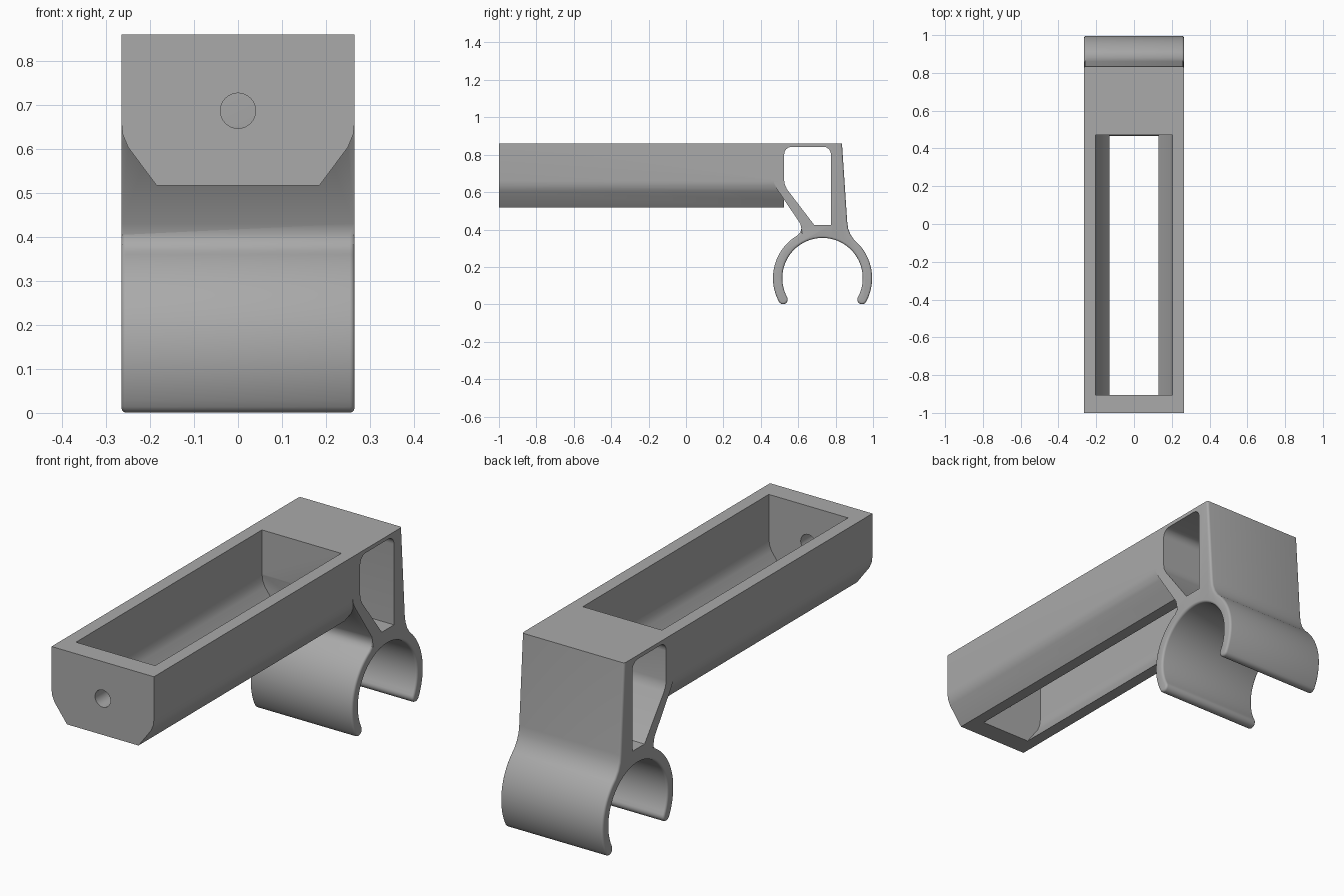
import bpy, bmesh
from math import sin, cos, radians
from mathutils import Vector

cube = bpy.data.objects.get("Cube")
if cube:
    bpy.data.objects.remove(cube, do_unlink=True)

grey = bpy.data.materials.new("light grey")
grey.use_nodes = True
colour = (0.40, 0.40, 0.40, 1)
grey.diffuse_color = colour
grey.node_tree.nodes["Principled BSDF"].inputs["Base Color"].default_value = colour

HALF = 0.265             # half width of the whole part
TOP, FLOOR = 0.86, 0.517  # trough heights


def arc(cy, cz, r, start, end, steps):
    """Points on an arc, angles in degrees."""
    angles = [radians(start + (end - start) * i / steps) for i in range(steps + 1)]
    return [(cy + r * cos(a), cz + r * sin(a)) for a in angles]


def prism(name, points, axis, start, end, bevel_rule=None, bevel=0.02):
    """Extrude a closed outline along x (points are y, z) or y (points are x, z)."""
    bm = bmesh.new()
    place = (lambda u, v, d: (d, u, v)) if axis == "x" else (lambda u, v, d: (u, d, v))
    face = bm.faces.new([bm.verts.new(place(u, v, start)) for u, v in points])
    caps = [face]
    new = bmesh.ops.extrude_face_region(bm, geom=[face], use_keep_orig=True)["geom"]
    moved = [g for g in new if isinstance(g, bmesh.types.BMVert)]
    bmesh.ops.translate(bm, verts=moved, vec=Vector(place(0, 0, end - start)))
    caps += [g for g in new if isinstance(g, bmesh.types.BMFace)]
    bmesh.ops.recalc_face_normals(bm, faces=bm.faces)
    if bevel_rule:
        rims = {e for f in caps for e in f.edges if all(bevel_rule(v.co) for v in e.verts)}
        bmesh.ops.bevel(bm, geom=list(rims), offset=bevel, segments=4,
                        profile=0.5, affect="EDGES", clamp_overlap=True)
    mesh = bpy.data.meshes.new(name)
    bm.to_mesh(mesh)
    bm.free()
    mesh.materials.append(grey)
    obj = bpy.data.objects.new(name, mesh)
    bpy.context.collection.objects.link(obj)
    return obj


def combine(target, tool, operation):
    """Apply a boolean and discard the tool."""
    mod = target.modifiers.new(operation.lower(), "BOOLEAN")
    mod.operation, mod.object, mod.solver = operation, tool, "EXACT"
    bpy.ops.object.select_all(action="DESELECT")
    bpy.context.view_layer.objects.active = target
    target.select_set(True)
    bpy.ops.object.modifier_apply(modifier=mod.name)
    bpy.data.objects.remove(tool, do_unlink=True)


def mirrored(side):
    return side + [(-x, z) for x, z in reversed(side)]


# Trough with a sloping underside
trough = prism("trough_and_clip", mirrored([
    (HALF, TOP), (HALF, 0.66), (0.262, 0.633), (0.25, 0.604), (0.185, FLOOR)]), "y", -1, 0.525)

# Open channel through the trough
channel = prism("channel_cutter", mirrored([
    (0.205, TOP + 0.1), (0.205, 0.655), (0.201, 0.625), (0.19, 0.598),
    (0.13, FLOOR), (0.13, FLOOR - 0.1)]), "y", -0.905, 0.47)
combine(trough, channel, "DIFFERENCE")

# Round hole in the front wall
hole = prism("hole_cutter", arc(0, 0.687, 0.04, 0, 352.5, 47), "y", -1.1, -0.8)
combine(trough, hole, "DIFFERENCE")

# Bracket outline: post, open ring with rounded tips, then the strut
CY, CZ, MID, TIP = 0.73, 0.14, 0.24, 28.5
left_tip = arc(CY, CZ, MID, 180 + TIP, 180 + TIP, 1)[0]
right_tip = arc(CY, CZ, MID, -TIP, -TIP, 1)[0]
outline = [(0.47, TOP), (0.834, TOP), (0.862, 0.44), (0.867, 0.405), (0.88, 0.372)]
outline += arc(CY, CZ, 0.265, 50, -TIP, 24)
outline += arc(*right_tip, 0.025, -TIP, -TIP - 180, 10)[1:-1]
outline += arc(CY, CZ, 0.215, -TIP, 180 + TIP, 56)
outline += arc(*left_tip, 0.025, TIP, TIP - 180, 10)[1:-1]
outline += arc(CY, CZ, 0.265, 180 + TIP, 120, 24)
outline += [(0.612, 0.385), (0.617, 0.405), (0.612, 0.43), (0.485, 0.618), (0.47, 0.65)]
bracket = prism("bracket", outline, "x", -HALF, HALF,
                lambda co: co.z < 0.42 or (co.y > 0.8 and co.z < TOP + 0.01))

# Side window between the post and the strut
window = [(0.775, 0.425)] + arc(0.735, 0.802, 0.04, 0, 90, 6)
window += arc(0.565, 0.802, 0.04, 90, 180, 6)
window += [(0.525, 0.66), (0.529, 0.638), (0.54, 0.615), (0.685, 0.425)]
combine(bracket, prism("window_cutter", window, "x", -0.5, 0.5), "DIFFERENCE")
combine(trough, bracket, "UNION")

# Smooth the curves, keep the corners crisp
trough.select_set(True)
bpy.context.view_layer.objects.active = trough
bpy.ops.object.shade_smooth_by_angle(angle=radians(30))
